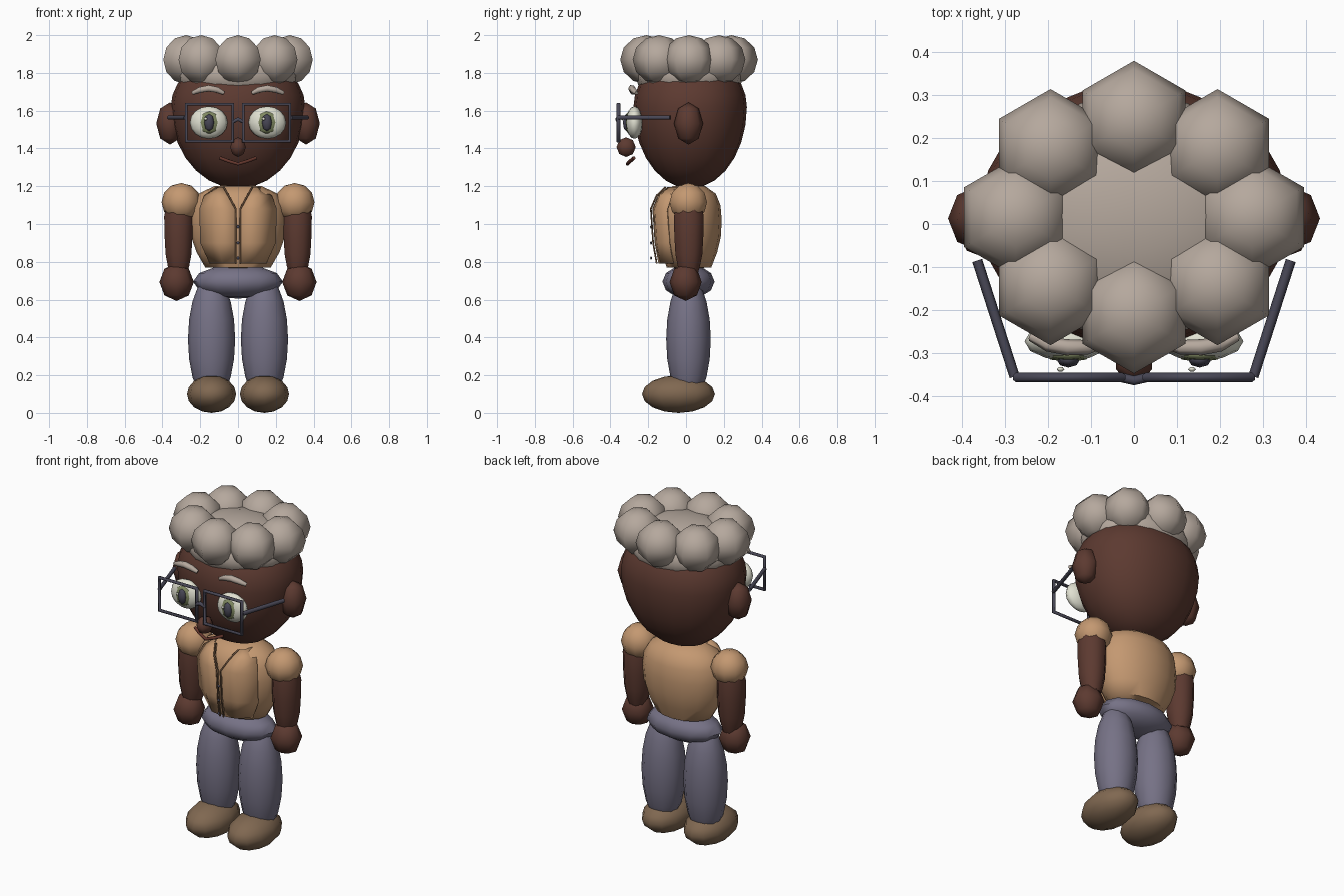
import bpy, bmesh, math

if "Cube" in bpy.data.objects:
    bpy.data.objects.remove(bpy.data.objects["Cube"])

# flat colours (linear)
def material(name, *rgb):
    m = bpy.data.materials.new(name)
    m.diffuse_color = (*rgb, 1)
    m.use_nodes = True
    m.node_tree.nodes["Principled BSDF"].inputs["Base Color"].default_value = m.diffuse_color
    return m

SKIN = material("brown skin", .108, .042, .030)
HAIR = material("grey hair", .462, .392, .338)
TAN = material("tan vest", .55, .315, .165)
SLATE = material("slate trousers", .181, .168, .238)
SHOE = material("brown shoe", .216, .138, .082)
FRAME = material("dark frame", .065, .063, .092)
WHITE = material("eye white", .75, .75, .64)
GREEN = material("green iris", .215, .25, .12)
TRIM = material("dark trim", .18, .10, .055)
LIP = material("lip red brown", .13, .038, .026)


def finish(name, mat, bm):
    me = bpy.data.meshes.new(name)
    bm.to_mesh(me)
    bm.free()
    me.materials.append(mat)
    ob = bpy.data.objects.new(name, me)
    bpy.context.collection.objects.link(ob)
    return ob


def lathe(name, mat, profile, seg, center=(0, 0), scale=(1, 1), phase=0.0, power=1.0):
    """Closed stack of elliptical rings from (radius, z); power below 1 squares the rings."""
    def soft(v):
        return math.copysign(abs(v) ** power, v)
    bm = bmesh.new()
    rings = []
    for r, z in profile:
        n = 1 if r < 1e-5 else seg
        rings.append([bm.verts.new((center[0] + scale[0] * r * soft(math.cos(phase + i * math.tau / seg)),
                                    center[1] + scale[1] * r * soft(math.sin(phase + i * math.tau / seg)), z))
                      for i in range(n)])
    for a, b in zip(rings, rings[1:]):
        for i in range(seg):
            j = (i + 1) % seg
            f = [a[i % len(a)], a[j % len(a)], b[j % len(b)], b[i % len(b)]]
            bm.faces.new(list(dict.fromkeys(f)))
    for ring in (rings[0], rings[-1]):
        if len(ring) > 1:
            bm.faces.new(ring)
    bmesh.ops.recalc_face_normals(bm, faces=bm.faces)
    return finish(name, mat, bm)


def blob(name, mat, c, r, seg=12, rings=8, phase=0.0, up=None, power=1.0):
    """Ellipsoid; up gives a different height for the upper half."""
    prof = []
    for k in range(rings + 1):
        t = -math.pi / 2 + math.pi * k / rings
        h = up if (up and t > 0) else r[2]
        prof.append((math.cos(t) if 0 < k < rings else 0, c[2] + h * math.sin(t)))
    return lathe(name, mat, prof, seg, c[:2], r[:2], phase, power)


def rods(name, mat, paths, radius):
    """Round rods along point lists; a closed path is flagged by True."""
    cu = bpy.data.curves.new(name, "CURVE")
    cu.dimensions = "3D"
    cu.bevel_depth = radius
    cu.bevel_resolution = 1
    cu.use_fill_caps = True
    for pts, closed in paths:
        sp = cu.splines.new("POLY")
        sp.points.add(len(pts) - 1)
        for p, co in zip(sp.points, pts):
            p.co = (*co, 1)
        sp.use_cyclic_u = closed
    cu.materials.append(mat)
    ob = bpy.data.objects.new(name, cu)
    bpy.context.collection.objects.link(ob)
    return ob


# head, hair cap and ring of curls
blob("head", SKIN, (0, .022, 1.62), (.356, .300, .432), 20, 14, up=.28, power=.92)
blob("hair_cap", HAIR, (0, .018, 1.785), (.325, .285, .16), 16, 10)
for i in range(8):
    a = i * math.tau / 8
    blob(f"hair_curl_{i}", HAIR, (.275 * math.cos(a), .016 + .225 * math.sin(a), 1.87),
         (.139, .139, .13), 6, 6, math.pi / 6)

# nose and mouth
blob("nose", SKIN, (0, -.317, 1.407), (.045, .055, .052), 8, 4, math.pi / 8)
rods("mouth", LIP, [([(-.095, -.275, 1.35), (-.05, -.295, 1.333), (0, -.31, 1.318),
                      (.05, -.295, 1.333), (.095, -.275, 1.35)], False)], .0095)

# torso and hips
lathe("torso", TAN, [(0, .765), (.68, .77), (.86, .85), (.97, .93), (1, 1.02),
                     (.96, 1.1), (.82, 1.16), (.5, 1.2), (0, 1.21)],
      16, (0, .016), (.255, .173))
blob("hips", SLATE, (0, .013, .695), (.238, .138, .09), 12, 6)

for s, side in ((-1, "left"), (1, "right")):
    # face parts
    blob(f"ear_{side}", SKIN, (s * .36, .013, 1.532), (.073, .077, .112), 8, 4)
    blob(f"eye_{side}", WHITE, (s * .155, -.273, 1.537), (.1, .045, .086), 12, 8)
    blob(f"iris_{side}", GREEN, (s * .153, -.303, 1.537), (.058, .018, .062), 8, 4)
    blob(f"pupil_{side}", FRAME, (s * .153, -.316, 1.537), (.027, .018, .046), 8, 4)
    blob(f"glint_{side}", WHITE, (s * .153 - .018, -.338, 1.557), (.009, .006, .009), 6, 4)
    brow = rods(f"eyebrow_{side}", HAIR,
                [([(s * .24, -.262, 1.693), (s * .2, -.28, 1.71), (s * .155, -.287, 1.718),
                   (s * .11, -.287, 1.71), (s * .075, -.28, 1.693)], False)], .018)
    # thicker in the middle, thin at the ends
    for p, r in zip(brow.data.splines[0].points, (.6, .95, 1.05, .95, .6)):
        p.radius = r

    # vest panel: thin sheet wrapped on the chest, with slanted neck opening
    bm = bmesh.new()
    rows = []
    for z, inner, outer, y in ((.79, .014, .15, -.146), (.9, .014, .2, -.166),
                               (1.08, .014, .205, -.178), (1.15, .05, .18, -.15),
                               (1.195, .075, .12, -.10)):
        rows.append([bm.verts.new((s * (inner + (outer - inner) * t), y + drop, z))
                     for t, drop in ((0, 0), (.5, .012), (1, .075))])
    for a, b in zip(rows, rows[1:]):
        for i in range(2):
            bm.faces.new((a[i], a[i + 1], b[i + 1], b[i])[::s])
    panel = finish(f"vest_panel_{side}", TAN, bm)
    sol = panel.modifiers.new("thickness", "SOLIDIFY")
    sol.thickness = .008
    rods(f"vest_edge_{side}", TRIM,
         [([(s * .012, -.155, .79), (s * .012, -.174, .9), (s * .012, -.186, 1.08),
            (s * .05, -.156, 1.15), (s * .075, -.108, 1.195)], False)], .005)

    # arm
    blob(f"shoulder_{side}", TAN, (s * .3, .012, 1.115), (.105, .104, .102), 10, 6)
    lathe(f"arm_{side}", SKIN, [(.05, .74), (.062, .78), (.074, .84), (.08, .94),
                                (.082, 1.04), (.07, 1.1)],
          8, (s * .315, .015), (1, 1.04), math.pi / 8)
    blob(f"hand_{side}", SKIN, (s * .325, -.002, .693), (.091, .085, .1), 8, 4)

    # leg
    blob(f"leg_{side}", SLATE, (s * .14, .013, .39), (.125, .118, .34), 12, 10)
    blob(f"shoe_{side}", SHOE, (s * .14, -.04, .1), (.13, .193, .1), 12, 8)

# vest buttons
for i, z in enumerate((.82, .9, .985)):
    blob(f"button_{i}", FRAME, (0, -.185, z), (.008, .006, .009), 6, 4)

# glasses: two square rims, bridge and side arms
rims = []
for s in (-1, 1):
    corners = ((.027, 1.635), (.275, 1.635), (.275, 1.437), (.027, 1.437))
    rims.append(([(s * x, -.357, z) for x, z in corners], True))
rods("glasses_rims", FRAME, rims, .011)
rods("glasses_bridge", FRAME, [([(-.03, -.357, 1.54), (0, -.364, 1.555), (.03, -.357, 1.54)], False)], .011)
rods("glasses_arms", FRAME, [([(s * .278, -.355, 1.563), (s * .365, -.085, 1.563)], False)
                             for s in (-1, 1)], .012)

# smooth shading on the rounded parts
for o in bpy.data.objects:
    if o.type == "MESH":
        o.select_set(True)
        bpy.context.view_layer.objects.active = o
bpy.ops.object.shade_smooth_by_angle(angle=math.radians(65))
